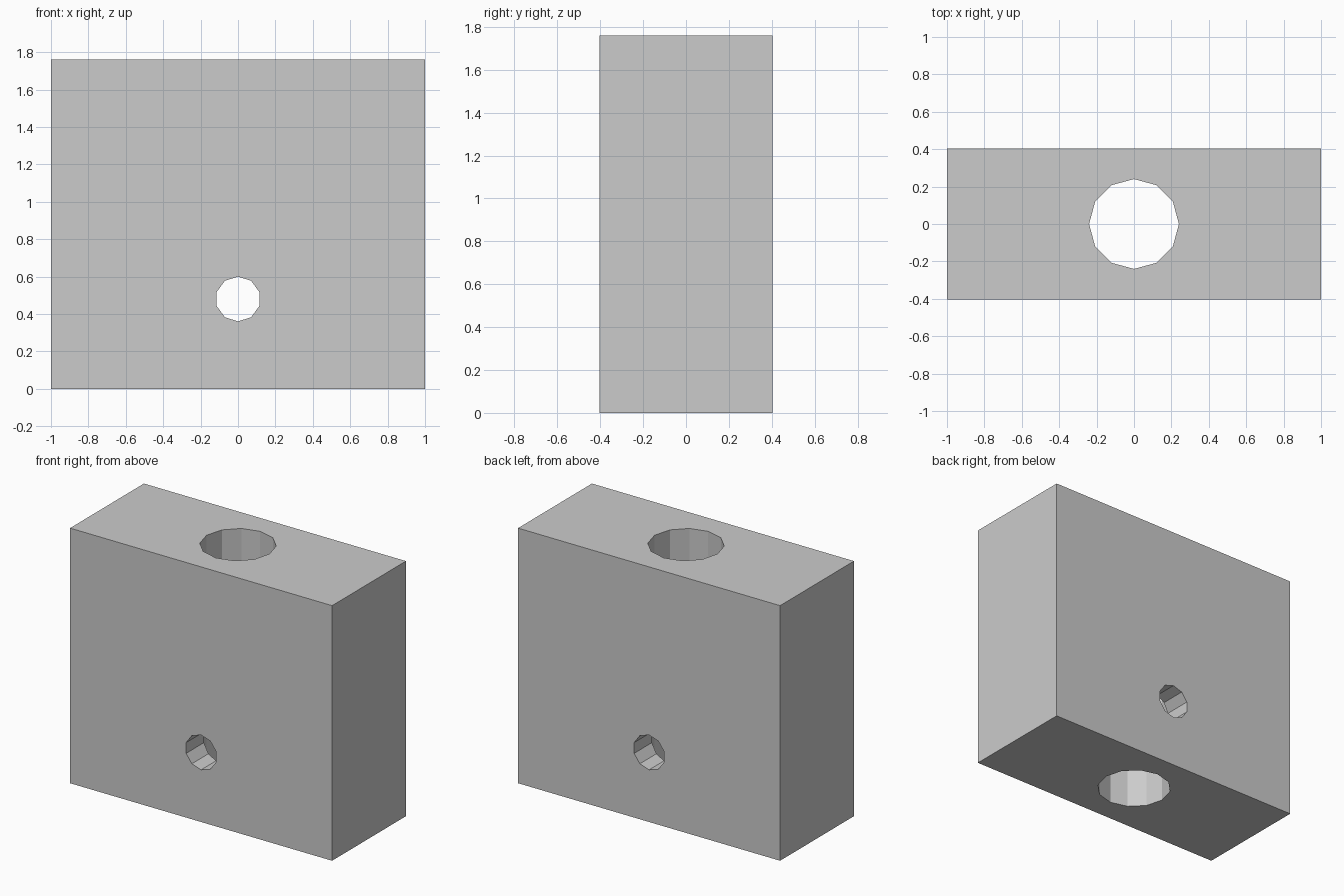
import bpy
from math import radians

if "Cube" in bpy.data.objects:
    bpy.data.objects.remove(bpy.data.objects["Cube"])

WIDTH, DEPTH, HEIGHT = 2.0, 0.805, 1.76


def drill(target, name, sides, radius, length, location, rotation=(0, 0, 0)):
    """Cut a faceted hole through the target and discard the cutter."""
    bpy.ops.mesh.primitive_cylinder_add(vertices=sides, radius=radius, depth=length,
                                        location=location, rotation=rotation)
    cutter = bpy.context.object
    cutter.name = name
    cutter.hide_render = True
    mod = target.modifiers.new(name, 'BOOLEAN')
    mod.operation = 'DIFFERENCE'
    mod.solver = 'EXACT'
    mod.object = cutter
    bpy.context.view_layer.objects.active = target
    bpy.ops.object.modifier_apply(modifier=mod.name)
    bpy.data.objects.remove(cutter)


# Solid rectangular block standing on the ground
bpy.ops.mesh.primitive_cube_add(size=1, location=(0, 0, HEIGHT / 2))
block = bpy.context.object
block.name = "drilled_block"
block.scale = (WIDTH, DEPTH, HEIGHT)
bpy.ops.object.transform_apply(location=True, scale=True)

# Wide vertical bore, top to bottom
drill(block, "vertical_bore", 12, 0.24, HEIGHT + 0.4, (0, 0, HEIGHT / 2))

# Narrow cross hole, front to back
drill(block, "cross_hole", 10, 0.12, DEPTH + 0.4, (0, 0, 0.48), (radians(90), 0, 0))
